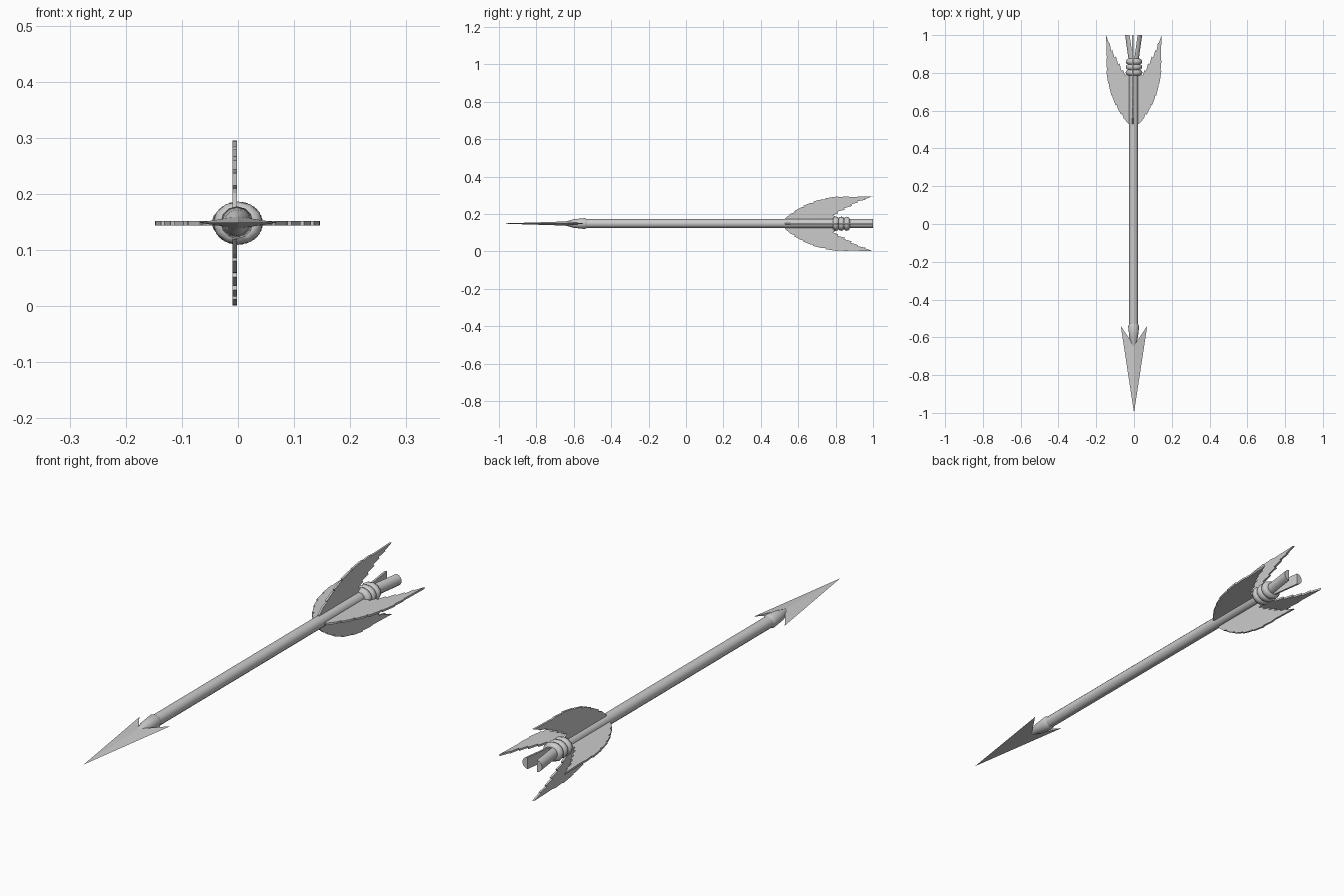
import bpy, bmesh, math
from mathutils import Matrix, Vector

if "Cube" in bpy.data.objects:
    bpy.data.objects.remove(bpy.data.objects["Cube"])

CX, CZ = -0.002, 0.149   # shaft axis
R = 0.024                # shaft radius


def finish(name, bm, smooth=None):
    bmesh.ops.recalc_face_normals(bm, faces=bm.faces)
    me = bpy.data.meshes.new(name)
    bm.to_mesh(me)
    bm.free()
    ob = bpy.data.objects.new(name, me)
    bpy.context.collection.objects.link(ob)
    if smooth:
        bpy.context.view_layer.objects.active = ob
        ob.select_set(True)
        bpy.ops.object.shade_smooth_by_angle(angle=math.radians(smooth))
        ob.select_set(False)
    return ob


def loft(name, rings, smooth=None):
    """Skin closed rings of points, capping both ends."""
    bm = bmesh.new()
    loops = [[bm.verts.new(p) for p in ring] for ring in rings]
    for a, b in zip(loops, loops[1:]):
        for i in range(len(a)):
            j = (i + 1) % len(a)
            bm.faces.new((a[i], a[j], b[j], b[i]))
    bm.faces.new(loops[0])
    bm.faces.new(loops[-1])
    return finish(name, bm, smooth)


def circle(y, r, n=12):
    return [(CX + r * math.cos(2 * math.pi * i / n), y,
             CZ + r * math.sin(2 * math.pi * i / n)) for i in range(n)]


# Shaft and tapered socket holding the head
loft("shaft", [circle(-0.56, R), circle(0.82, R)], 40)
loft("head_socket", [circle(y, r) for y, r in
     [(-0.53, 0.024), (-0.542, 0.029), (-0.60, 0.023), (-0.64, 0.012), (-0.68, 0.003)]], 40)

# Barbed arrowhead: thin ridged blade with a V notch behind
bm = bmesh.new()
tip, left, right, top, low = [bm.verts.new(p) for p in
    [(0, -1, CZ), (-0.07, -0.54, CZ), (0.07, -0.54, CZ),
     (0, -0.645, CZ + 0.011), (0, -0.645, CZ - 0.011)]]
for f in [(tip, left, top), (tip, top, right), (tip, low, left), (tip, right, low),
          (left, low, top), (right, top, low)]:
    bm.faces.new(f)
finish("arrowhead", bm)

# Split nock: two half-round prongs spreading apart
for side, name in ((1, "nock_prong_right"), (-1, "nock_prong_left")):
    rings = []
    for y, off in [(0.80, 0.0), (0.87, 0.003), (1.0, 0.021)]:
        rings.append([(CX + side * (off + R * math.cos(a)), y, CZ + R * math.sin(a))
                      for a in [math.radians(-90 + 30 * k) for k in range(7)]])
    loft(name, rings, 40)

# Three cord wraps behind the feathers
for k, y in enumerate((0.802, 0.831, 0.860)):
    bm = bmesh.new()
    n, m = 12, 8
    grid = []
    for i in range(n):
        a = 2 * math.pi * i / n + 0.17 * k
        grid.append([])
        for j in range(m):
            b = 2 * math.pi * j / m
            r = 0.027 + 0.015 * math.cos(b)
            grid[-1].append(bm.verts.new((r * math.cos(a) * 1.06, y + 0.016 * math.sin(b),
                                          CZ - 0.001 + r * math.sin(a) * 0.92)))
    for i in range(n):
        for j in range(m):
            i2, j2 = (i + 1) % n, (j + 1) % m
            bm.faces.new((grid[i][j], grid[i2][j], grid[i2][j2], grid[i][j2]))
    finish(f"cord_wrap_{k + 1}", bm, 50)

# Feather outline (distance from axis, y), with ragged edges
feather = [(0.01, 0.53), (0.028, 0.53), (0.054, 0.56), (0.062, 0.584), (0.067, 0.578),
           (0.088, 0.617), (0.089, 0.632), (0.096, 0.628), (0.112, 0.668), (0.112, 0.682),
           (0.119, 0.680), (0.131, 0.730), (0.130, 0.745), (0.136, 0.745), (0.146, 0.81),
           (0.142, 0.815), (0.146, 0.86), (0.143, 0.88), (0.147, 1.0),
           (0.131, 0.955), (0.128, 0.960), (0.120, 0.915), (0.114, 0.920), (0.102, 0.880),
           (0.095, 0.888), (0.083, 0.845), (0.075, 0.850), (0.065, 0.810), (0.057, 0.815),
           (0.046, 0.785), (0.038, 0.80), (0.030, 0.785), (0.01, 0.785)]
T = 0.004
for k, name in enumerate(("right", "top", "left", "bottom")):
    turn = Matrix.Rotation(-k * math.pi / 2, 4, 'Y')
    base = Vector((-0.006 if k % 2 else -0.001, 0, 0.148))
    loft(f"feather_{name}", [[base + turn @ Vector((r, y, t)) for r, y in feather]
                             for t in (-T, T)])
